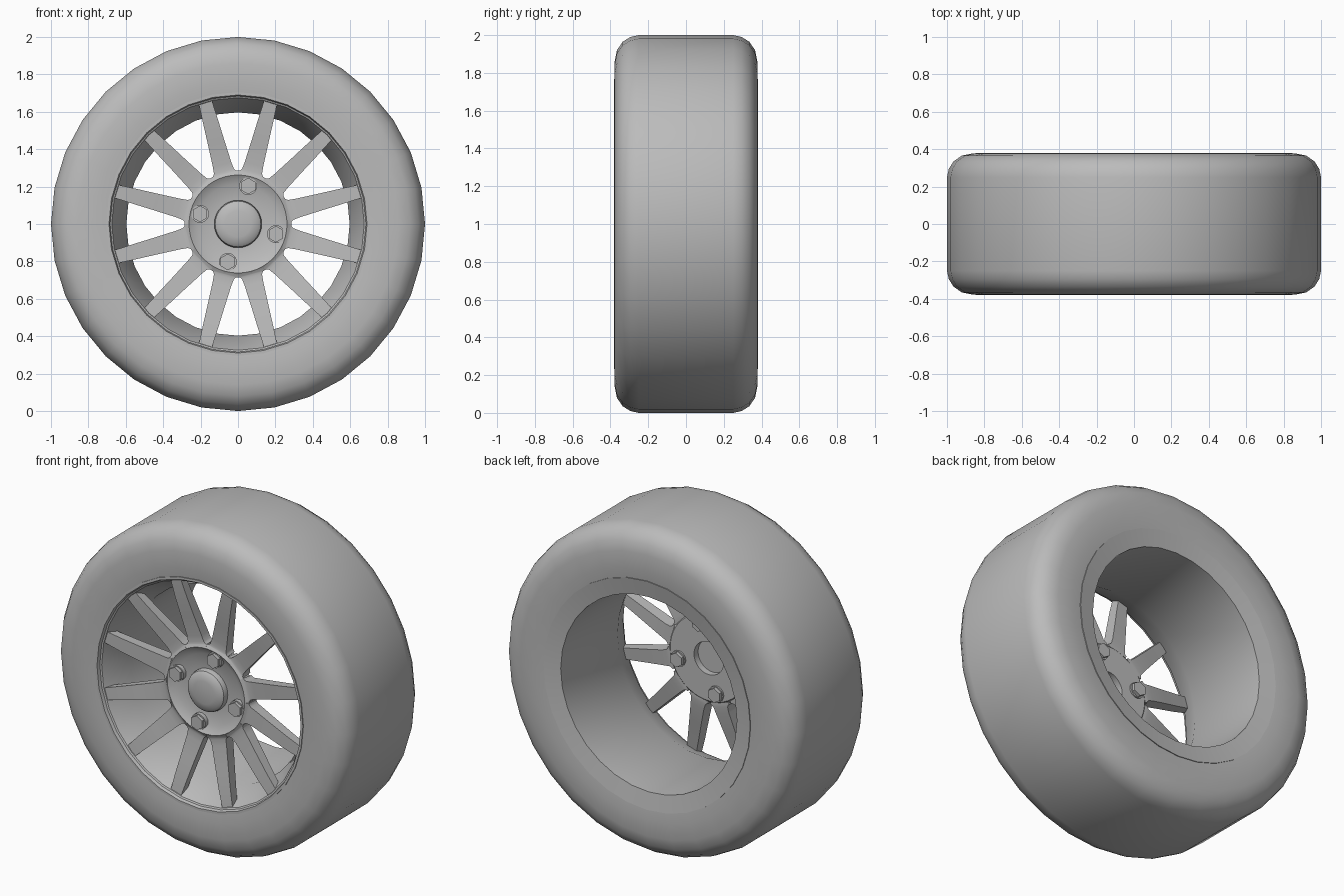
import bpy, bmesh, math
from mathutils import Matrix, Vector

cube = bpy.data.objects.get("Cube")
if cube:
    bpy.data.objects.remove(cube, do_unlink=True)

grey = bpy.data.materials.new("plain_grey")
grey.use_nodes = True
GREY = (0.5, 0.5, 0.5, 1)
grey.diffuse_color = GREY
grey.node_tree.nodes["Principled BSDF"].inputs["Base Color"].default_value = GREY

AXLE = Vector((0, 0, 1))  # wheel centre height


def finish(name, bm, angle=35):
    """Turn a bmesh built around the origin into a shaded wheel part."""
    bmesh.ops.recalc_face_normals(bm, faces=bm.faces)
    mesh = bpy.data.meshes.new(name)
    bm.to_mesh(mesh)
    bm.free()
    mesh.materials.append(grey)
    obj = bpy.data.objects.new(name, mesh)
    bpy.context.collection.objects.link(obj)
    obj.location = AXLE
    bpy.ops.object.select_all(action="DESELECT")
    obj.select_set(True)
    bpy.context.view_layer.objects.active = obj
    bpy.ops.object.shade_smooth_by_angle(angle=math.radians(angle))
    return obj


def lathe(name, profile, steps=32, closed=True, angle=35):
    """Spin a (radius, depth) profile around the axle."""
    bm = bmesh.new()
    verts = [bm.verts.new((r, y, 0)) for r, y in profile]
    edges = [bm.edges.new(pair) for pair in zip(verts, verts[1:])]
    if closed:
        edges.append(bm.edges.new((verts[-1], verts[0])))
    bmesh.ops.spin(bm, geom=verts + edges, cent=(0, 0, 0), axis=(0, 1, 0),
                   angle=math.tau, steps=steps)
    bmesh.ops.remove_doubles(bm, verts=bm.verts, dist=0.0005)
    return finish(name, bm, angle)


# Tyre: half profile mirrored front to back
half = [(0.69, 0.372), (0.76, 0.38), (0.86, 0.378), (0.92, 0.366),
        (0.965, 0.335), (0.99, 0.295), (1.0, 0.25)]
tyre = [(r, -y) for r, y in half] + [(r, y) for r, y in reversed(half)]
lathe("tyre", tyre, angle=60)

# Rim: front lip, tapered seat for the spokes, straight barrel, flat back flange
lathe("rim", [(0.705, -0.36), (0.705, -0.379), (0.69, -0.379), (0.684, -0.36),
              (0.675, -0.355), (0.597, -0.19), (0.597, 0.36), (0.70, 0.378),
              (0.70, 0.34), (0.63, 0.32), (0.63, -0.17)])

# Hub: dished face, flat bolt plate and open bore at the back
lathe("hub", [(0.277, -0.30), (0.262, -0.31), (0.215, -0.28), (0.10, -0.28),
              (0.10, -0.22), (0.26, -0.22), (0.277, -0.235)], steps=48)

# Centre cap: low rounded disc
lathe("centre_cap", [(0, -0.335), (0.07, -0.332), (0.105, -0.325),
                     (0.122, -0.312), (0.127, -0.295), (0.127, -0.26),
                     (0, -0.26)], closed=False)

# Spokes: (distance from axle, half width, front depth, back depth)
STATIONS = [(0.262, 0.069, -0.309, -0.225), (0.275, 0.0735, -0.302, -0.225),
            (0.279, 0.064, -0.301, -0.225), (0.291, 0.055, -0.300, -0.226),
            (0.328, 0.051, -0.302, -0.23), (0.45, 0.0455, -0.322, -0.255),
            (0.57, 0.041, -0.341, -0.28), (0.678, 0.036, -0.352, -0.30)]
bm = bmesh.new()
for k in range(12):
    turn = Matrix.Rotation(math.radians(15 + 30 * k), 4, "Y")
    rings = []
    for dist, w, front, back in STATIONS:
        corners = [(-w, front), (w, front), (w * 0.9, back), (-w * 0.9, back)]
        rings.append([bm.verts.new(turn @ Vector((x, y, dist))) for x, y in corners])
    for a, b in zip(rings, rings[1:]):
        for i in range(4):
            j = (i + 1) % 4
            bm.faces.new((a[i], a[j], b[j], b[i]))
    bm.faces.new(rings[0])
    bm.faces.new(rings[-1])
finish("spokes", bm)

# Wheel bolts: hex heads on both faces of the hub, with a washer in front
for k in range(4):
    a = math.radians(75 + 90 * k)
    centre = Vector((0.21 * math.cos(a), 0, 0.21 * math.sin(a)))
    bm = bmesh.new()
    for sides, radius, front, back in ((6, 0.044, -0.325, -0.19),
                                       (20, 0.048, -0.305, -0.21)):
        place = Matrix.Translation(centre + Vector((0, (front + back) / 2, 0)))
        bmesh.ops.create_cone(bm, cap_ends=True, segments=sides, radius1=radius,
                              radius2=radius, depth=back - front,
                              matrix=place @ Matrix.Rotation(math.pi / 2, 4, "X"))
    finish("wheel_bolt_%d" % (k + 1), bm)
